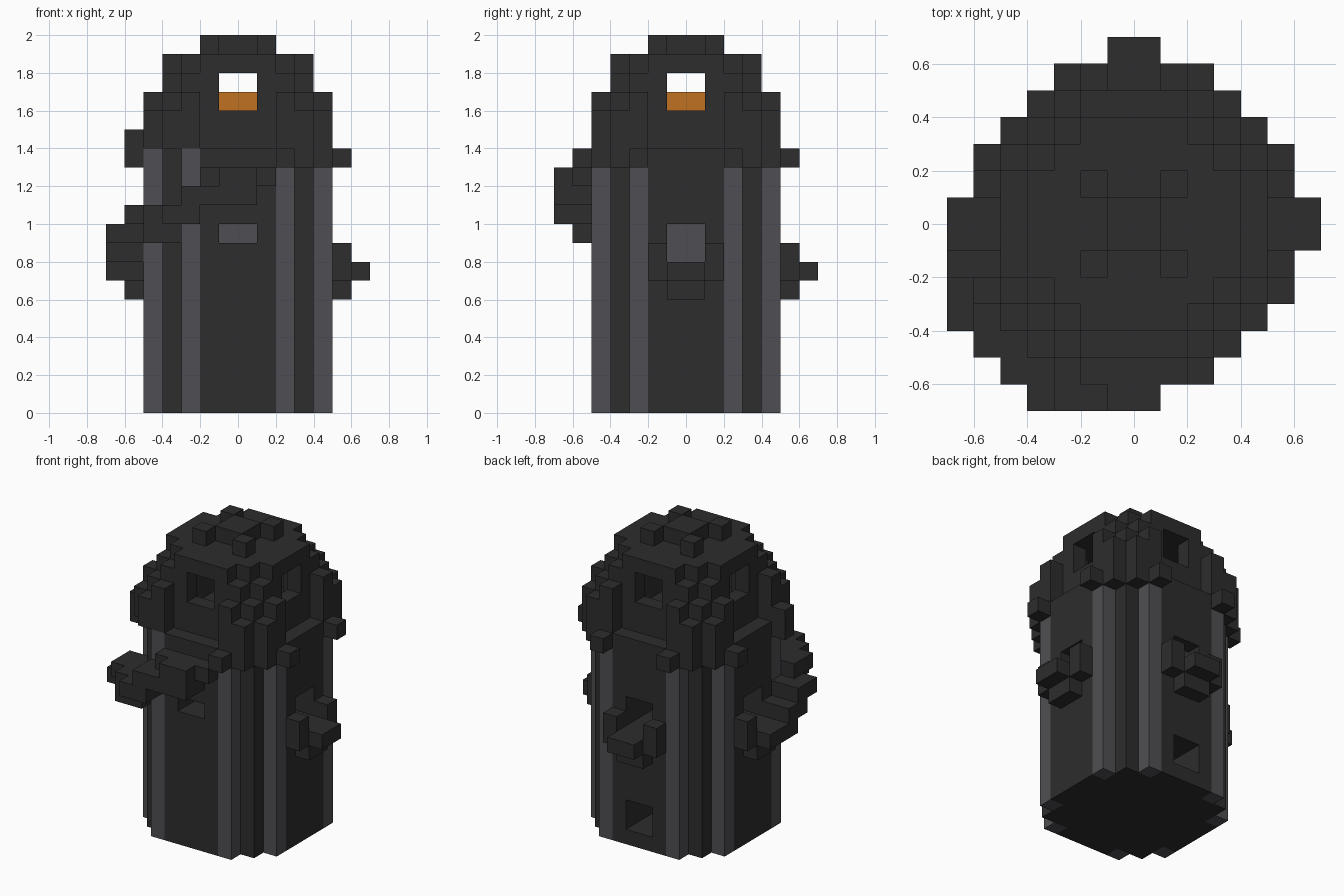
import bpy, bmesh

if "Cube" in bpy.data.objects:
    bpy.data.objects.remove(bpy.data.objects["Cube"])

U = 0.1          # block size
grid = {}        # (i, j, k) -> part name


def box(part, x0, x1, y0, y1, z0, z1):
    """Fill a block range with a part, or carve it when part is None."""
    for i in range(x0, x1):
        for j in range(y0, y1):
            for k in range(z0, z1):
                if part:
                    grid[i, j, k] = part
                else:
                    grid.pop((i, j, k), None)


def turned(part, b, turns=(0, 1, 2, 3)):
    """Repeat a box, drawn on the front side, by quarter turns (1 = right, 2 = back, 3 = left)."""
    for t in turns:
        x0, x1, y0, y1 = b[:4]
        for _ in range(t):
            x0, x1, y0, y1 = -y1, -y0, x0, x1
        box(part, x0, x1, y0, y1, b[4], b[5])


def mirrored(part, x, y, z0, z1):
    """One upright column repeated in all four corners."""
    for i in (x, -1 - x):
        for j in (y, -1 - y):
            box(part, i, i + 1, j, j + 1, z0, z1)


def octagon(part, r, z0, z1):
    """Stepped round slab with half width r."""
    box(part, -r, r, 2 - r, r - 2, z0, z1)
    box(part, 1 - r, r - 1, 1 - r, r - 1, z0, z1)
    box(part, 2 - r, r - 2, -r, r, z0, z1)


# Tower shaft with pale core and pale corner ribs
octagon('tower', 5, 0, 14)
box('core', -2, 2, -2, 2, 1, 11)
for x, y in ((2, 4), (4, 2)):
    mirrored('ribs', x, y, 0, 13)
box('ribs', -5, -4, -3, -2, 13, 14)
box('ribs', -3, -2, -5, -4, 13, 14)

# Vents cut into the shaft
turned(None, (-1, 1, -5, -2, 9, 10), (0,))
turned(None, (-1, 1, -5, -2, 8, 10), (1, 2, 3))
turned(None, (-1, 1, -5, -2, 1, 3), (2,))

# Hollow lantern chamber with windows under a domed cap
octagon('lantern', 4, 14, 19)
box(None, -2, 2, -3, 3, 14, 18)
box(None, -3, 3, -2, 2, 14, 18)
turned(None, (-1, 1, -4, -3, 16, 18))
for x, y, z0, z1 in ((2, 3, 15, 18), (3, 2, 15, 18), (3, 3, 14, 17)):
    mirrored('lantern', x, y, z0, z1)
box('cap_bumps', -1, 1, -1, 1, 19, 20)
mirrored('cap_bumps', 1, 1, 19, 20)

# Fire inside the chamber
box('fire', -2, 2, -2, 2, 11, 14)
box('fire', -3, 3, -3, 3, 11, 12)
box('fire', -1, 1, -1, 1, 14, 17)
turned(None, (-1, 1, -4, -3, 10, 11), (2,))

# Ragged fringe hanging around the chamber
fringe = ((2, 4, 14, 17), (4, 2, 14, 17), (3, 4, 13, 16), (4, 3, 13, 16),
          (2, 5, 13, 14), (5, 2, 13, 14))
for x, y, z0, z1 in fringe:
    for i in (x, -1 - x):
        for j in (y, -1 - y):
            lift = 1 if i < 0 and j < 0 and x < 5 else 0
            if (i, j) != (-3, -6):
                box('fringe', i, i + 1, j, j + 1, z0 + lift, z1)
mirrored('fringe', 2, 4, 13, 17)
mirrored('fringe', 4, 2, 13, 17)
for i, j in ((-3, -5), (-5, -3)):
    grid[i, j, 13] = 'ribs'
box('fringe', -6, -5, -3, -2, 13, 15)

# Small ledges under the right and back vents
for b in ((-2, -1, -6, -5, 7, 9), (1, 2, -6, -5, 7, 9),
          (-1, 1, -6, -5, 6, 8), (-1, 1, -7, -6, 7, 8)):
    turned('ledge', b, (1, 2))

# Stepped growth winding down from the front to the left side
for b in ((-2, 2, -6, -5, 12, 13), (-1, 1, -7, -6, 12, 13),
          (-3, 1, -6, -5, 11, 12), (-3, 1, -7, -6, 11, 12),
          (-4, -2, -7, -6, 10, 11), (-5, -2, -6, -5, 10, 11),
          (-6, -3, -5, -4, 10, 11), (-6, -4, -4, -3, 10, 11),
          (-5, -3, -6, -4, 9, 10), (-7, -4, -4, -3, 9, 10),
          (-7, -5, -3, -2, 8, 10), (-7, -5, -2, -1, 7, 9),
          (-7, -5, -1, 1, 7, 8), (-6, -5, -1, 1, 6, 7),
          (-6, -5, 1, 2, 7, 9)):
    box('growth', *b)


def material(name, rgb):
    m = bpy.data.materials.new(name)
    m.diffuse_color = (*rgb, 1)
    m.use_nodes = True
    m.node_tree.nodes["Principled BSDF"].inputs["Base Color"].default_value = m.diffuse_color
    return m


charcoal = material('charcoal', (0.026, 0.026, 0.026))
slate = material('slate_grey', (0.078, 0.076, 0.085))
orange = material('fire_orange', (0.53, 0.165, 0.015))
colours = {'ribs': slate, 'core': slate, 'fire': orange}

# Axis and corner order for the six sides of a block
SIDES = [((1, 0, 0), [(1, 0, 0), (1, 1, 0), (1, 1, 1), (1, 0, 1)]),
         ((-1, 0, 0), [(0, 0, 0), (0, 0, 1), (0, 1, 1), (0, 1, 0)]),
         ((0, 1, 0), [(0, 1, 0), (0, 1, 1), (1, 1, 1), (1, 1, 0)]),
         ((0, -1, 0), [(0, 0, 0), (1, 0, 0), (1, 0, 1), (0, 0, 1)]),
         ((0, 0, 1), [(0, 0, 1), (1, 0, 1), (1, 1, 1), (0, 1, 1)]),
         ((0, 0, -1), [(0, 0, 0), (0, 1, 0), (1, 1, 0), (1, 0, 0)])]

# One object per part, made only of the exposed block faces
for part in sorted(set(grid.values())):
    bm = bmesh.new()
    for (i, j, k), p in grid.items():
        if p != part:
            continue
        for (dx, dy, dz), corners in SIDES:
            if (i + dx, j + dy, k + dz) not in grid:
                bm.faces.new([bm.verts.new(((i + a) * U, (j + b) * U, (k + c) * U))
                              for a, b, c in corners])
    bmesh.ops.remove_doubles(bm, verts=bm.verts, dist=0.001)
    bmesh.ops.dissolve_limit(bm, angle_limit=0.01, verts=bm.verts, edges=bm.edges)
    mesh = bpy.data.meshes.new(part)
    bm.to_mesh(mesh)
    bm.free()
    mesh.materials.append(colours.get(part, charcoal))
    bpy.context.collection.objects.link(bpy.data.objects.new(part, mesh))
